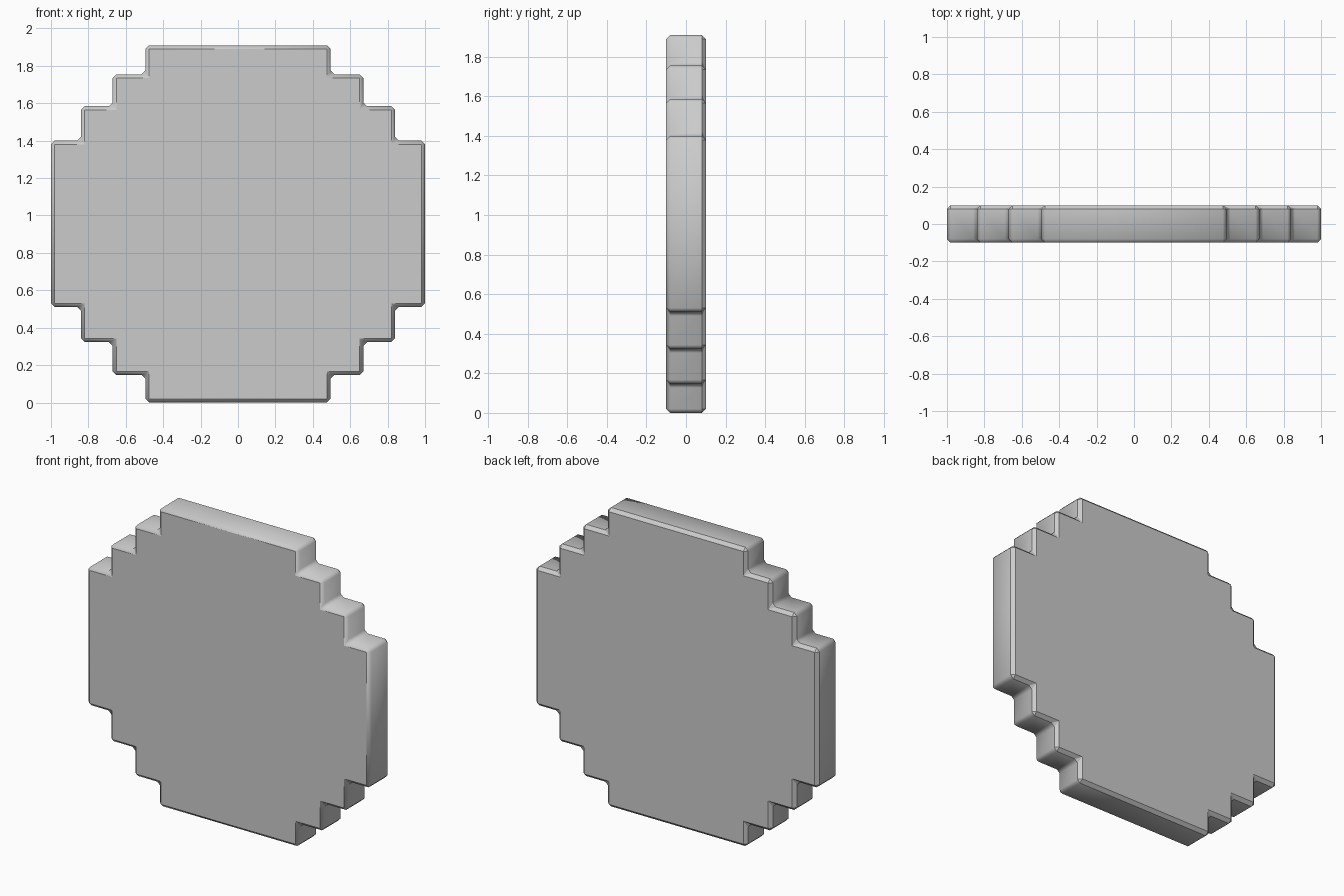
import bpy, bmesh

if "Cube" in bpy.data.objects:
    bpy.data.objects.remove(bpy.data.objects["Cube"])

# Stepped outline: right half from bottom to top, mirrored for the left
right = [(0.495, 0), (0.495, 0.147), (0.67, 0.147), (0.67, 0.323), (0.84, 0.323),
         (0.84, 0.51), (1, 0.51), (1, 1.40), (0.84, 1.40), (0.84, 1.585),
         (0.67, 1.585), (0.67, 1.755), (0.495, 1.755), (0.495, 1.91)]
outline = right + [(-x, z) for x, z in reversed(right)]
HALF = 0.1

# Extrude the outline into a slab
bm = bmesh.new()
front = bm.faces.new([bm.verts.new((x, -HALF, z)) for x, z in outline])
ext = bmesh.ops.extrude_face_region(bm, geom=[front], use_keep_orig=True)
for v in ext["geom"]:
    if isinstance(v, bmesh.types.BMVert):
        v.co.y = HALF
bmesh.ops.recalc_face_normals(bm, faces=bm.faces[:])

# Chamfer every edge
bmesh.ops.bevel(bm, geom=bm.edges[:], offset=0.02, offset_type='OFFSET',
                segments=1, profile=0.5, affect='EDGES', clamp_overlap=True)
bmesh.ops.recalc_face_normals(bm, faces=bm.faces[:])

# Smooth rim, crisp flat caps and back chamfer
bm.normal_update()
for f in bm.faces:
    f.smooth = True
for e in bm.edges:
    cap = any(abs(f.normal.y) > 0.99 for f in e.link_faces)
    back_rim = any(f.normal.y > 0.3 for f in e.link_faces)
    if cap or back_rim:
        e.smooth = False

mesh = bpy.data.meshes.new("stepped_disc")
bm.to_mesh(mesh)
bm.free()
disc = bpy.data.objects.new("stepped_disc", mesh)
bpy.context.collection.objects.link(disc)
